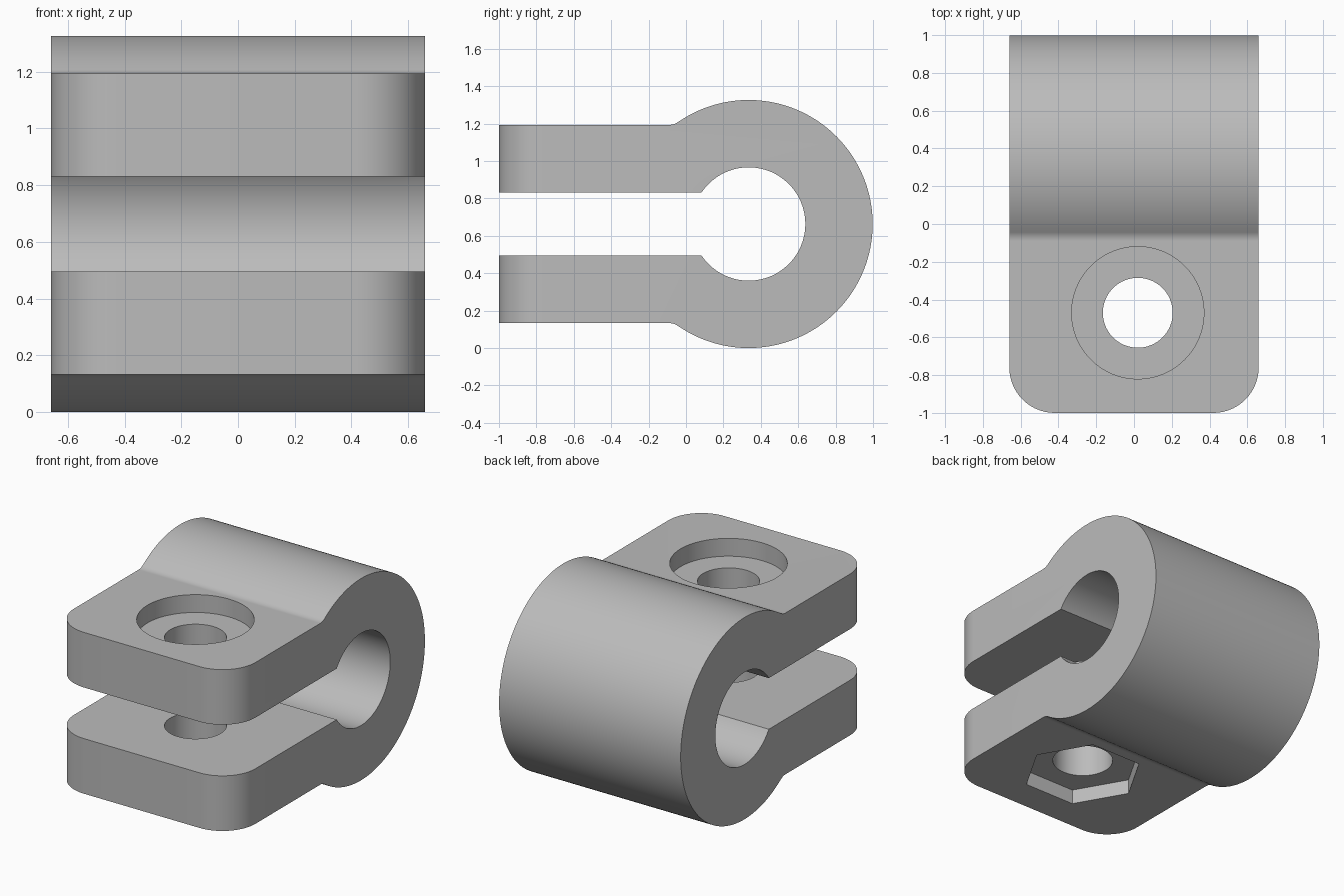
import bpy
import bmesh
from math import sin, cos, pi, atan2, asin, radians

if "Cube" in bpy.data.objects:
    bpy.data.objects.remove(bpy.data.objects["Cube"], do_unlink=True)

HALF_WIDTH = 0.66
CY, CZ = 0.335, 0.663            # barrel axis
OUTER, BORE = 0.663, 0.303       # barrel radii
ARM, SLOT = 0.53, 0.168          # arm and slot half heights about the axis
FILLET_Y, FILLET = -0.09, 0.082  # fillet between arm and barrel
HOLE = (0.02, -0.47)             # bolt axis

grey = bpy.data.materials.new("plain_grey")
grey.use_nodes = True
colour = (0.5, 0.5, 0.5, 1)
grey.diffuse_color = colour
grey.node_tree.nodes["Principled BSDF"].inputs["Base Color"].default_value = colour


def arc(cy, cz, r, start, end, steps):
    """Points on an arc, heights measured from the barrel axis."""
    angles = [start + (end - start) * i / steps for i in range(steps + 1)]
    return [(cy + r * cos(a), cz + r * sin(a)) for a in angles]


def make_object(name, bm):
    bmesh.ops.recalc_face_normals(bm, faces=bm.faces)
    mesh = bpy.data.meshes.new(name)
    bm.to_mesh(mesh)
    bm.free()
    mesh.materials.append(grey)
    obj = bpy.data.objects.new(name, mesh)
    bpy.context.collection.objects.link(obj)
    return obj


def cutter(name, sides, radius, bottom, top):
    """Upright prism on the bolt axis."""
    bm = bmesh.new()
    bmesh.ops.create_cone(bm, cap_ends=True, segments=sides, radius1=radius,
                          radius2=radius, depth=top - bottom)
    turn = 0 if sides != 6 else pi / 6
    first = max(bm.verts, key=lambda v: v.co.x)
    turn = -atan2(first.co.y, first.co.x)      # put a corner on the x axis
    for v in bm.verts:
        x, y = v.co.x, v.co.y
        v.co.x = HOLE[0] + x * cos(turn) - y * sin(turn)
        v.co.y = HOLE[1] + x * sin(turn) + y * cos(turn)
        v.co.z += (top + bottom) / 2
    obj = make_object(name, bm)
    obj.hide_render = True
    return obj


# Clamp side profile: upper half of the outside, mirrored below, then the bore
join = atan2(ARM + FILLET, FILLET_Y - CY)      # direction of the fillet centre
upper = [(-1, SLOT), (-1, ARM)]
upper += arc(FILLET_Y, ARM + FILLET, FILLET, -pi / 2, join - pi, 10)
upper += arc(CY, 0, OUTER, join, 0, 56)[1:]
lower = [(y, -z) for y, z in reversed(upper[:-1])]
lip = asin(SLOT / BORE)
inside = arc(CY, 0, BORE, pi + lip, 3 * pi - lip, 80)
profile = upper + lower + inside

bm = bmesh.new()
face = bm.faces.new([bm.verts.new((-HALF_WIDTH, y, CZ + z)) for y, z in profile])
extruded = bmesh.ops.extrude_face_region(bm, geom=[face])
for v in extruded["geom"]:
    if isinstance(v, bmesh.types.BMVert):
        v.co.x = HALF_WIDTH

# Round the upright corners at the arm ends
corners = [e for e in bm.edges
           if all(v.co.y < -0.99 for v in e.verts)
           and abs(e.verts[0].co.x - e.verts[1].co.x) < 0.01]
bmesh.ops.bevel(bm, geom=corners, offset=0.24, segments=14, profile=0.5,
                affect='EDGES')
clamp = make_object("clamp_body", bm)

# Bolt hole, round recess on top, hexagonal nut recess underneath
cutters = [
    cutter("bolt_hole_cutter", 64, 0.185, -0.5, 2),
    cutter("bolt_head_cutter", 96, 0.35, CZ + ARM - 0.117, 2),
    cutter("nut_recess_cutter", 6, 0.37, -0.5, CZ - ARM + 0.097),
]
bpy.ops.object.select_all(action='DESELECT')
bpy.context.view_layer.objects.active = clamp
clamp.select_set(True)
for tool in cutters:
    mod = clamp.modifiers.new(tool.name, 'BOOLEAN')
    mod.operation = 'DIFFERENCE'
    mod.solver = 'EXACT'
    mod.object = tool
    bpy.ops.object.modifier_apply(modifier=mod.name)
    bpy.data.objects.remove(tool, do_unlink=True)

bpy.ops.object.shade_smooth_by_angle(angle=radians(25))
